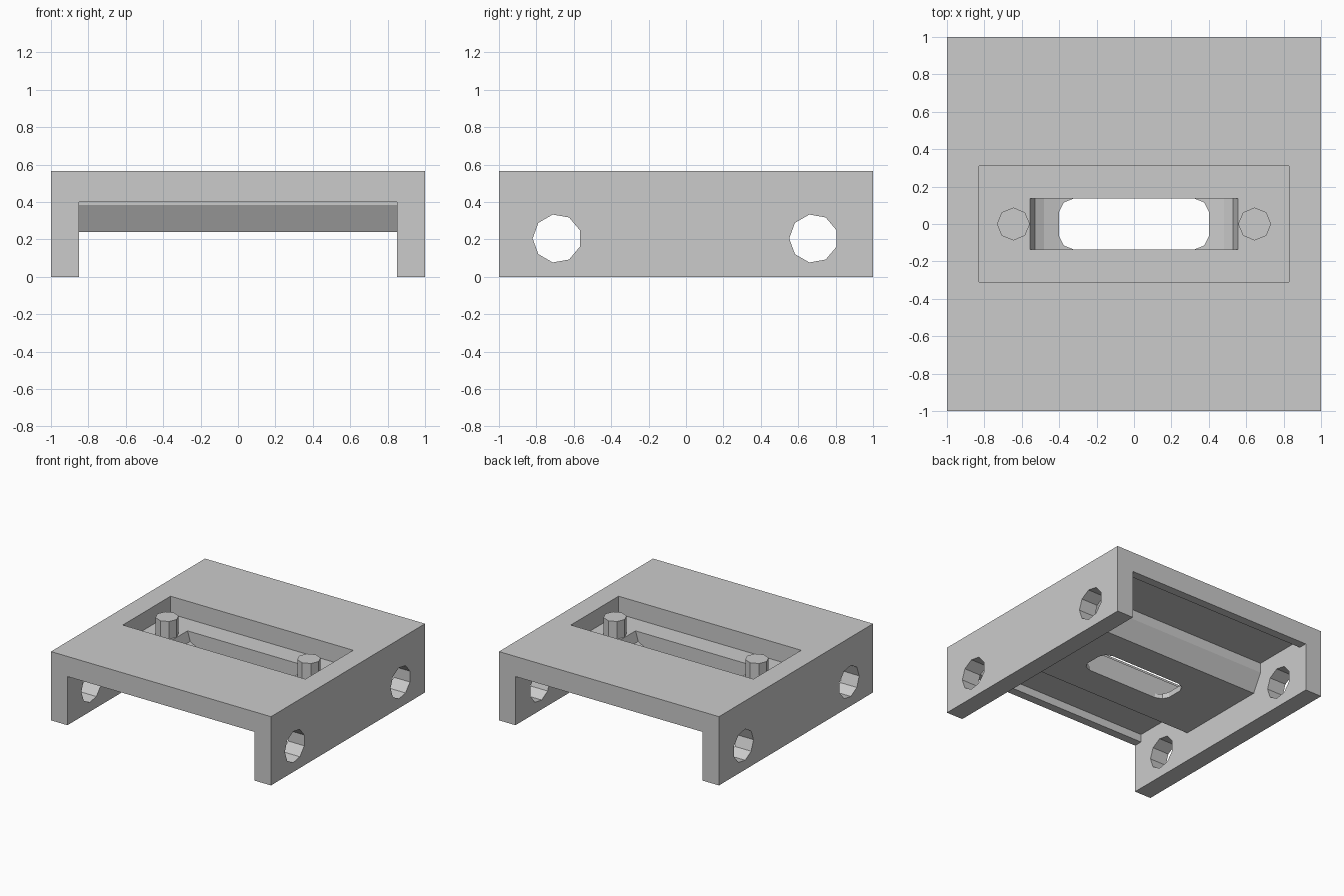
import bpy
from math import cos, sin, pi

if "Cube" in bpy.data.objects:
    bpy.data.objects.remove(bpy.data.objects["Cube"], do_unlink=True)

grey = bpy.data.materials.new("plain grey")
grey.use_nodes = True
grey.diffuse_color = (0.6, 0.6, 0.6, 1)
grey.node_tree.nodes["Principled BSDF"].inputs["Base Color"].default_value = (0.6, 0.6, 0.6, 1)


def prism(name, profile, axis, lo, hi):
    """Extrude a 2D outline along an axis; the outline uses the other two axes in order."""
    def place(p, d):
        co = list(p)
        co.insert("xyz".index(axis), d)
        return co
    n = len(profile)
    verts = [place(p, d) for d in (lo, hi) for p in profile]
    faces = [range(n), range(n, 2 * n)]
    faces += [(i, (i + 1) % n, n + (i + 1) % n, n + i) for i in range(n)]
    mesh = bpy.data.meshes.new(name)
    mesh.from_pydata(verts, [], [tuple(f) for f in faces])
    mesh.materials.append(grey)
    obj = bpy.data.objects.new(name, mesh)
    bpy.context.collection.objects.link(obj)
    bpy.ops.object.select_all(action="DESELECT")
    obj.select_set(True)
    bpy.context.view_layer.objects.active = obj
    bpy.ops.object.mode_set(mode="EDIT")
    bpy.ops.mesh.select_all(action="SELECT")
    bpy.ops.mesh.normals_make_consistent(inside=False)
    bpy.ops.object.mode_set(mode="OBJECT")
    return obj


def ring(cx, cy, r, sides, start=0):
    return [(cx + r * cos(start + 2 * pi * i / sides), cy + r * sin(start + 2 * pi * i / sides))
            for i in range(sides)]


def rect(x, y):
    return [(x, -y), (x, y), (-x, y), (-x, -y)]


def mirrored(half):
    """Close a half outline by reflecting it across its first coordinate."""
    return half + [(-a, b) for a, b in reversed(half)]


def cut(target, cutter):
    cutter.hide_render = True
    mod = target.modifiers.new("cut", "BOOLEAN")
    mod.operation, mod.solver, mod.object = "DIFFERENCE", "EXACT", cutter
    bpy.context.view_layer.objects.active = target
    bpy.ops.object.modifier_apply(modifier=mod.name)
    bpy.data.objects.remove(cutter, do_unlink=True)


TOP, FLOOR, BLOCK = 0.565, 0.42, 0.24

# Bracket body: a slab hollowed below, leaving legs, end lips and a tapered middle block
body = prism("bracket_body", rect(1, 1), "z", 0, TOP)
under = [(1.1, -0.1), (1.1, 0.4), (0.93, 0.4), (0.93, 0.465),
         (0.47, 0.465), (0.47, 0.385), (0.39, BLOCK)]
cut(body, prism("undercut", mirrored(under), "x", -0.85, 0.85))

# Top pocket
cut(body, prism("pocket", rect(0.83, 0.31), "z", FLOOR, 1))

# Curved well in the pocket floor
well = [(0.555, 0.5), (0.555, FLOOR), (0.53, 0.34), (0.48, 0.31), (0.4, 0.285), (0.3, 0.27)]
cut(body, prism("well", mirrored(well), "y", -0.137, 0.137))

# Rounded slot through the block
slot = [(0.32, -0.137), (0.375, -0.115), (0.4, -0.065),
        (0.4, 0.065), (0.375, 0.115), (0.32, 0.137)]
cut(body, prism("slot", mirrored(slot), "z", 0.1, 0.4))

# Nine-sided holes through both legs
for y in (-0.69, 0.682):
    cut(body, prism("leg_hole", ring(y, 0.205, 0.13, 9, pi), "x", -1.2, 1.2))

# Eight-sided pegs standing in the pocket
for side, x in (("left", 0.645), ("right", -0.645)):
    prism(side + "_peg", ring(x, 0, 0.088, 8), "z", FLOOR - 0.01, TOP)
